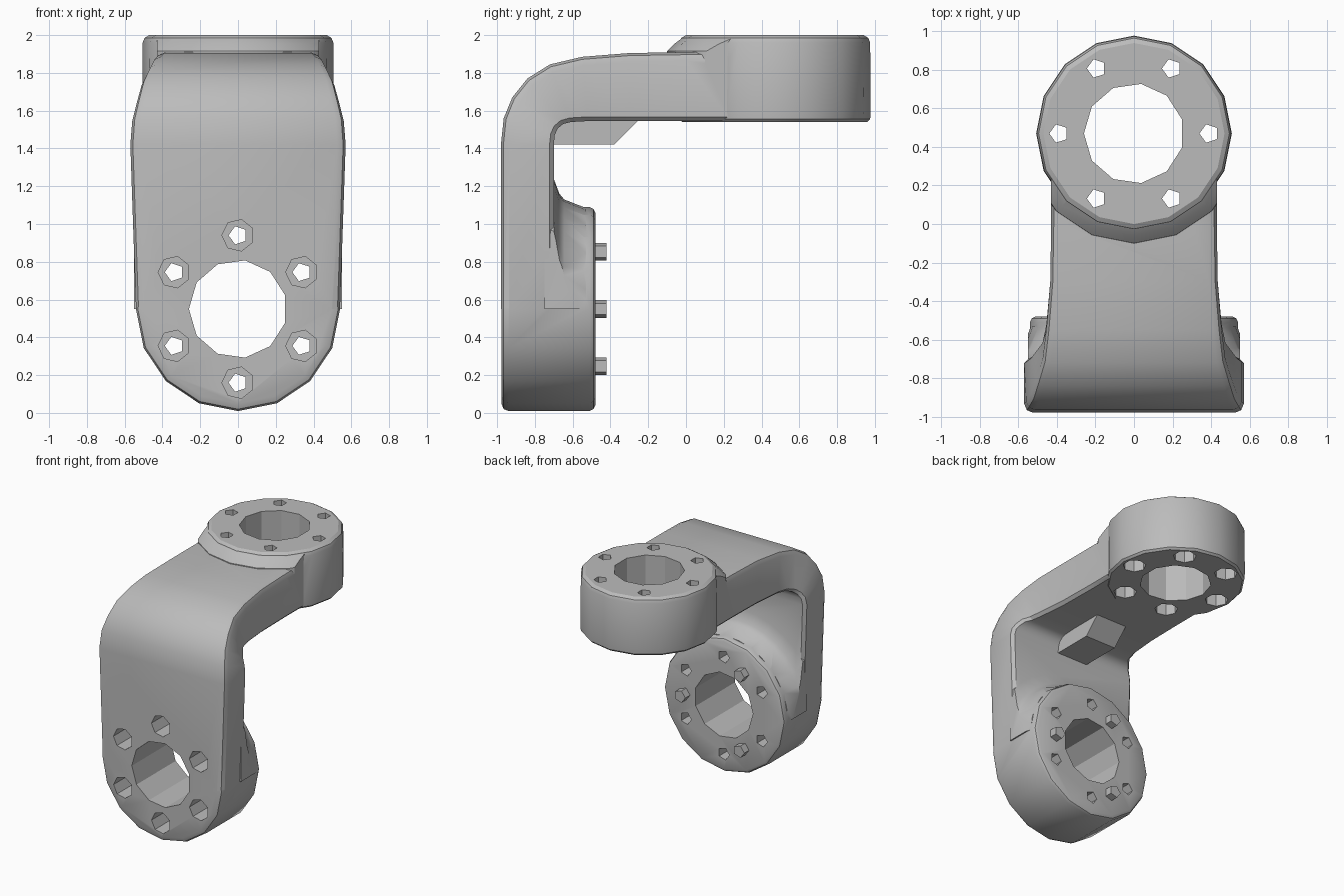
import bpy, bmesh
from math import cos, sin, pi, radians
from mathutils import Vector

if "Cube" in bpy.data.objects:
    bpy.data.objects.remove(bpy.data.objects["Cube"])

grey = bpy.data.materials.new("cast_grey")
grey.use_nodes = True
GREY = (0.5, 0.5, 0.5, 1)
grey.diffuse_color = GREY
grey.node_tree.nodes["Principled BSDF"].inputs["Base Color"].default_value = GREY

BOSS_Z, RING_Y = 0.55, 0.47


def along_y(x, v, h):
    return Vector((x, h, BOSS_Z + v))


def along_z(x, v, h):
    return Vector((x, RING_Y + v, h))


def skin(bm, loops):
    """Join closed loops of points into a capped solid."""
    rows = [[bm.verts.new(p) for p in loop] for loop in loops]
    n = len(rows[0])
    for a, b in zip(rows, rows[1:]):
        for i in range(n):
            j = (i + 1) % n
            bm.faces.new((a[i], a[j], b[j], b[i]))
    bm.faces.new(rows[0][::-1])
    bm.faces.new(rows[-1])


def turned(bm, profile, sides, axis, cx=0, cv=0):
    """Turn a (radius, height) profile around an axis."""
    angles = [pi + 2 * pi * i / sides for i in range(sides)]
    skin(bm, [[axis(cx + r * cos(a), cv + r * sin(a), h) for a in angles]
              for r, h in profile])


def finish(name, bm):
    bmesh.ops.recalc_face_normals(bm, faces=bm.faces)
    mesh = bpy.data.meshes.new(name)
    bm.to_mesh(mesh)
    bm.free()
    mesh.materials.append(grey)
    obj = bpy.data.objects.new(name, mesh)
    bpy.context.collection.objects.link(obj)
    return obj


def turned_part(name, profile, sides, axis):
    bm = bmesh.new()
    turned(bm, profile, sides, axis)
    return finish(name, bm)


def block(name, low, high):
    bm = bmesh.new()
    skin(bm, [[(x, y, z) for x, y in ((low[0], low[1]), (high[0], low[1]),
                                      (high[0], high[1]), (low[0], high[1]))]
              for z in (low[2], high[2])])
    return finish(name, bm)


def combine(target, tool, operation):
    mod = target.modifiers.new(operation.lower(), "BOOLEAN")
    mod.operation, mod.object, mod.solver = operation, tool, "EXACT"
    bpy.context.view_layer.objects.active = target
    bpy.ops.object.modifier_apply(modifier=mod.name)
    bpy.data.objects.remove(tool)


# Bent plate: outer point, inner point (y, z) and half width at each station
stations = [
    ((-.98, .55), (-.70, .55), .54),
    ((-.98, 1.42), (-.70, 1.42), .57),
    ((-.965, 1.56), (-.695, 1.47), .56),
    ((-.92, 1.67), (-.68, 1.505), .535),
    ((-.84, 1.77), (-.65, 1.53), .51),
    ((-.72, 1.845), (-.61, 1.54), .475),
    ((-.55, 1.885), (-.52, 1.545), .455),
    ((-.3, 1.905), (-.3, 1.545), .435),
    ((0, 1.91), (0, 1.545), .43),
    ((RING_Y, 1.91), (RING_Y, 1.545), .43),
]


def section(outer, inner, w, b=.045):
    o, i = Vector((0, *outer)), Vector((0, *inner))
    d = (i - o).normalized()
    half = [o + Vector((w - b, 0, 0)), o + d * b * .3 + Vector((w - b * .3, 0, 0)),
            o + d * b + Vector((w, 0, 0)), i - d * b * .5 + Vector((w, 0, 0)),
            i + Vector((w - b * .5, 0, 0))]
    return half + [Vector((-p.x, p.y, p.z)) for p in reversed(half)]


bm = bmesh.new()
skin(bm, [section(*s) for s in stations])
bracket = finish("bracket", bm)

# Round lower boss and its fillet into the plate
boss = turned_part("boss", [(.50, -.978), (.53, -.965), (.54, -.94), (.54, -.51),
                            (.53, -.49), (.51, -.48)], 16, along_y)
boss_fillet = turned_part("boss_fillet", [(.70, -.75), (.69, -.70), (.61, -.67),
                                          (.58, -.645), (.535, -.53)], 32, along_y)
combine(boss_fillet, block("limit", (-.55, -1, BOSS_Z), (.55, 0, 2)), "INTERSECT")

# Round upper ring and its fillet onto the arm
ring = turned_part("ring", [(.49, 1.54), (.505, 1.555), (.508, 1.6), (.505, 1.96),
                            (.495, 1.985), (.47, 2)], 16, along_z)
ring_fillet = turned_part("ring_fillet", [(.575, 1.85), (.57, 1.915), (.53, 1.955),
                                          (.49, 1.985)], 16, along_z)
combine(ring_fillet, block("limit", (-.43, -1, 1), (.43, .25, 3)), "INTERSECT")
for part in (boss, boss_fillet, ring, ring_fillet):
    combine(bracket, part, "UNION")

# Centre bores, bolt holes and counterbores
bores, holes, counterbores = bmesh.new(), bmesh.new(), bmesh.new()
for axis, low, high, cb_end, turn in ((along_y, -1.1, -.4, -.62, 30),
                                      (along_z, 1.4, 2.1, 1.86, 0)):
    turned(bores, [(.26, low), (.26, high)], 11, axis)
    for k in range(6):
        a = radians(turn + 60 * k)
        x, v = .39 * cos(a), .39 * sin(a)
        turned(holes, [(.05, low), (.05, high)], 5, axis, x, v)
        turned(counterbores, [(.085, low), (.085, cb_end)], 7, axis, x, v)
for name, cutter in (("bores", bores), ("holes", holes), ("counterbores", counterbores)):
    combine(bracket, finish(name, cutter), "DIFFERENCE")

# Locating pins on the boss face
for k in range(3):
    a = 2 * pi * k / 3
    bm = bmesh.new()
    turned(bm, [(.05, -.5), (.05, -.42)], 5, along_y, .35 * cos(a), .35 * sin(a))
    finish(f"locating_pin_{k + 1}", bm)

# Stop block in the inner corner
bm = bmesh.new()
skin(bm, [[(x, -.72, 1.42), (x, -.38, 1.42), (x, -.25, 1.55), (x, -.72, 1.55)]
          for x in (-.135, .135)])
finish("stop_block", bm)

# Smooth shading with sharp edges kept
bpy.ops.object.select_all(action="DESELECT")
bracket.select_set(True)
bpy.context.view_layer.objects.active = bracket
bpy.ops.object.shade_smooth_by_angle(angle=radians(30))
